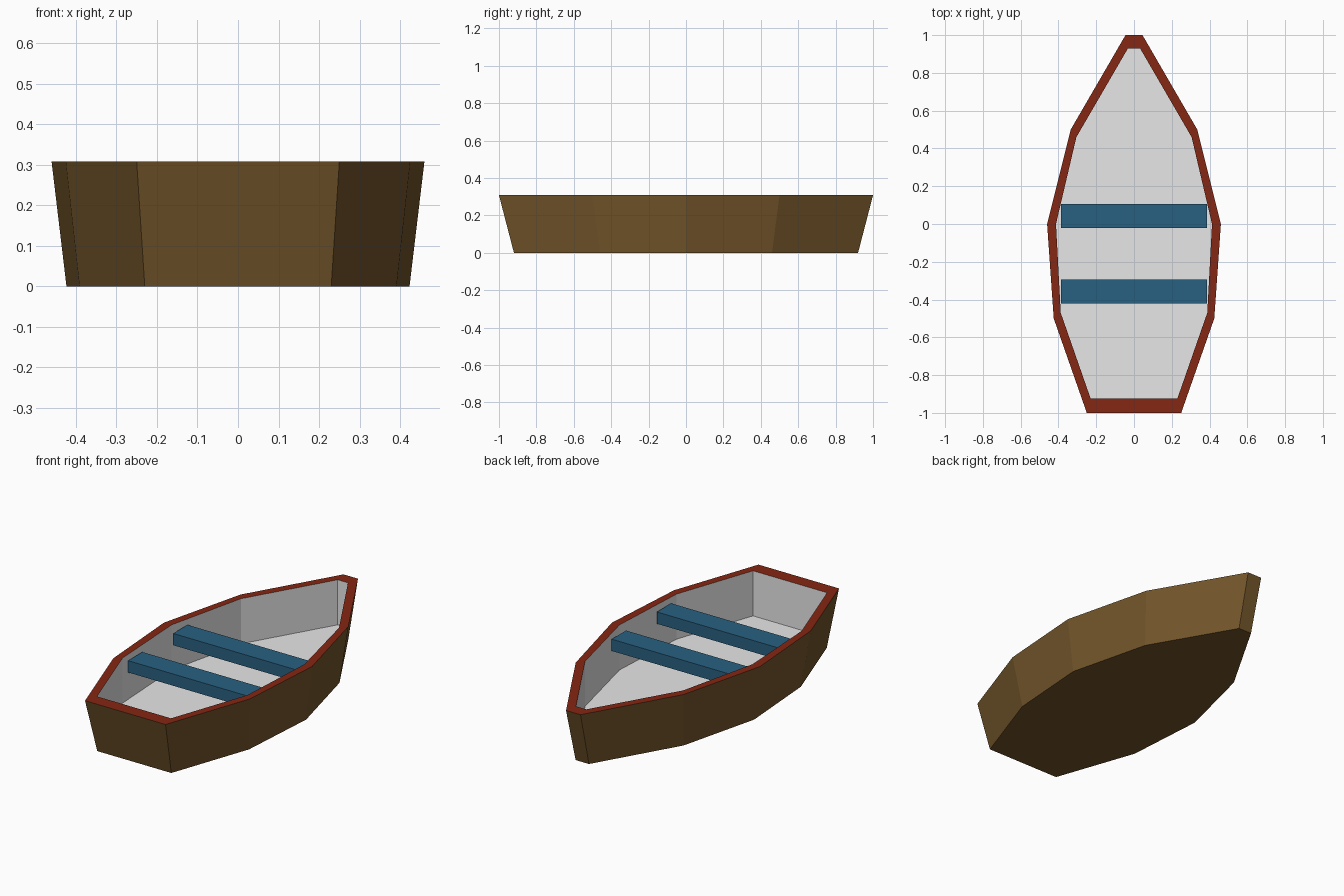
import bpy, bmesh

if "Cube" in bpy.data.objects:
    bpy.data.objects.remove(bpy.data.objects["Cube"])

H, FLOOR = 0.308, 0.055


def material(name, rgb):
    m = bpy.data.materials.new(name)
    m.diffuse_color = (*rgb, 1)
    m.use_nodes = True
    m.node_tree.nodes["Principled BSDF"].inputs["Base Color"].default_value = m.diffuse_color
    return m


brown = material("brown wood", (0.17, 0.09, 0.023))
red = material("red rim", (0.235, 0.02, 0.0065))
white = material("pale interior", (0.8, 0.8, 0.8))
blue = material("blue seat", (0.022, 0.117, 0.217))

# half outlines, stern to bow (right side)
OUTER = [(0.25, -1), (0.425, -0.5), (0.46, 0), (0.335, 0.5), (0.045, 1)]
INNER = [(0.23, -0.923), (0.388, -0.47), (0.413, 0), (0.305, 0.46), (0.032, 0.93)]


def mirrored(half):
    return half + [(-x, y) for x, y in reversed(half)]


def finish(bm, name, mats):
    me = bpy.data.meshes.new(name)
    bmesh.ops.recalc_face_normals(bm, faces=bm.faces[:])
    bm.to_mesh(me)
    bm.free()
    for m in mats:
        me.materials.append(m)
    ob = bpy.data.objects.new(name, me)
    bpy.context.collection.objects.link(ob)
    return ob


# hull: bottom -> outer top -> inner top -> floor, as stacked rings
bm = bmesh.new()
outer, inner = mirrored(OUTER), mirrored(INNER)
sections = [([(x * 0.92, y * 0.92) for x, y in outer], 0),
            (outer, H), (inner, H), (inner, FLOOR)]
rings = [[bm.verts.new((x, y, z)) for x, y in pts] for pts, z in sections]
bm.faces.new(rings[0][::-1])
n = len(outer)
for k in range(3):
    for i in range(n):
        j = (i + 1) % n
        f = bm.faces.new((rings[k][i], rings[k][j], rings[k + 1][j], rings[k + 1][i]))
        f.material_index = k          # 0 outside, 1 rim, 2 inside
bm.faces.new(rings[3]).material_index = 2
finish(bm, "hull", [brown, red, white])

# two bench seats
for name, y in (("rear_seat", -0.358), ("front_seat", 0.042)):
    bm = bmesh.new()
    bmesh.ops.create_cube(bm, size=1)
    bmesh.ops.scale(bm, vec=(0.775, 0.127, 0.066), verts=bm.verts[:])
    bmesh.ops.translate(bm, vec=(0, y, 0.242), verts=bm.verts[:])
    finish(bm, name, [blue])
